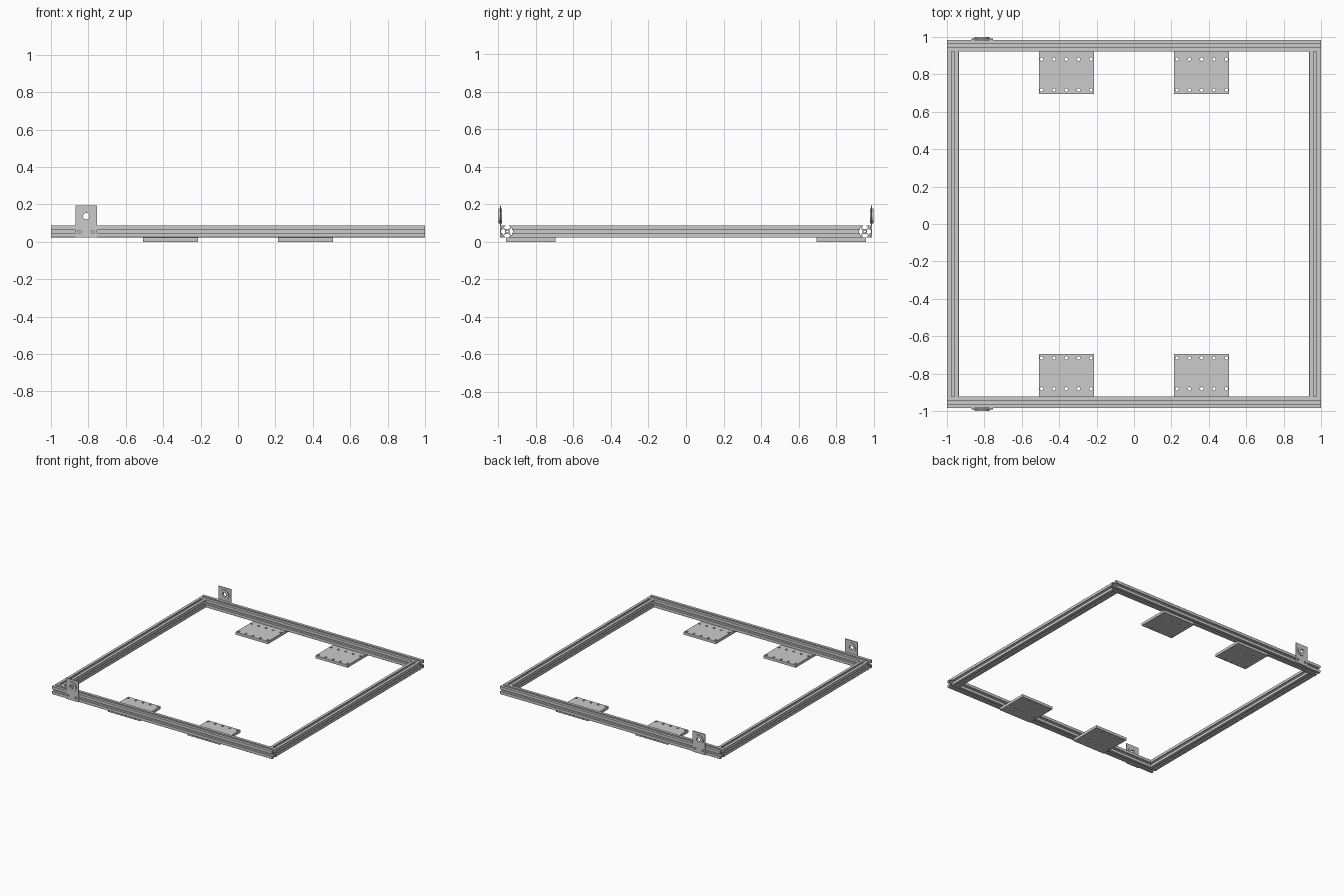
import bpy
from math import sin, cos, pi
from mathutils import Matrix, Vector

if "Cube" in bpy.data.objects:
    bpy.data.objects.remove(bpy.data.objects["Cube"])


def circle(cx, cy, r, n=24):
    return [(cx + r * cos(2 * pi * i / n), cy + r * sin(2 * pi * i / n)) for i in range(n)]


def rect(x0, x1, y0, y1):
    return [(x0, y0), (x1, y0), (x1, y1), (x0, y1)]


def prism(name, loops, depth, u, v, origin):
    """Extrude an outline with holes by depth, centred on origin, in the plane u, v."""
    cu = bpy.data.curves.new(name, 'CURVE')
    cu.dimensions = '2D'
    cu.fill_mode = 'BOTH'
    cu.extrude = depth / 2
    for loop in loops:
        sp = cu.splines.new('POLY')
        sp.points.add(len(loop) - 1)
        for p, (x, y) in zip(sp.points, loop):
            p.co = (x, y, 0, 1)
        sp.use_cyclic_u = True
    ob = bpy.data.objects.new(name, cu)
    bpy.context.collection.objects.link(ob)
    u, v = Vector(u), Vector(v)
    m = Matrix((u, v, u.cross(v))).transposed().to_4x4()
    m.translation = Vector(origin)
    ob.matrix_world = m
    bpy.ops.object.select_all(action='DESELECT')
    ob.select_set(True)
    bpy.context.view_layer.objects.active = ob
    bpy.ops.object.convert(target='MESH')
    ob = bpy.context.view_layer.objects.active
    bpy.ops.object.mode_set(mode='EDIT')
    bpy.ops.mesh.select_all(action='SELECT')
    bpy.ops.mesh.remove_doubles(threshold=0.00005)
    bpy.ops.mesh.normals_make_consistent(inside=False)
    bpy.ops.object.mode_set(mode='OBJECT')
    bpy.ops.object.shade_smooth_by_angle(angle=0.5)
    return ob


# T-slot section: one slotted side turned four times, plus the centre bore
H = 0.032
side = [(0.96, 1), (0.27, 1), (0.27, 0.8), (0.58, 0.8), (0.58, 0.7), (0.28, 0.4)]
side += [(-x, y) for x, y in reversed(side)]
section = []
for k in range(4):
    c, s = round(cos(k * pi / 2)), round(sin(k * pi / 2))
    section += [((x * c - y * s) * H, (x * s + y * c) * H) for x, y in side]
beam = [section, circle(0, 0, 0.2 * H, 16)]
BZ = 0.055

X, Y, Z = (1, 0, 0), (0, 1, 0), (0, 0, 1)
for s, end, edge in ((-1, "front", "left"), (1, "back", "right")):
    # long beams and the cross beams between them
    prism(end + "_beam", beam, 2.0, Y, Z, (0, s * 0.953, BZ))
    prism(edge + "_beam", beam, 1.842, Z, X, (s * 0.968, 0, BZ))

    # drilled mounting plates under the long beams
    holes = [circle(-0.132 + 0.066 * i, y, 0.009, 16)
             for i in range(5) for y in (s * -0.112, s * 0.053)]
    for sx, part in ((-1, "left"), (1, "right")):
        prism(f"{end}_{part}_plate", [rect(-0.147, 0.147, -0.132, 0.132)] + holes,
              0.022, X, Y, (sx * 0.362, s * 0.828, 0.011))

    # upright bearing bracket and its bearing
    bracket = [rect(-0.057, 0.057, 0.023, 0.194), circle(0, 0.137, 0.036, 32),
               circle(-0.035, 0.053, 0.008, 16), circle(0.035, 0.053, 0.008, 16)]
    prism(end + "_bracket", bracket, 0.007, X, Z, (-0.812, s * 0.9885, 0))
    prism(end + "_bearing", [circle(0, 0, 0.040, 32), circle(0, 0, 0.017, 24)],
          0.018, X, Z, (-0.812, s * 0.990, 0.137))
